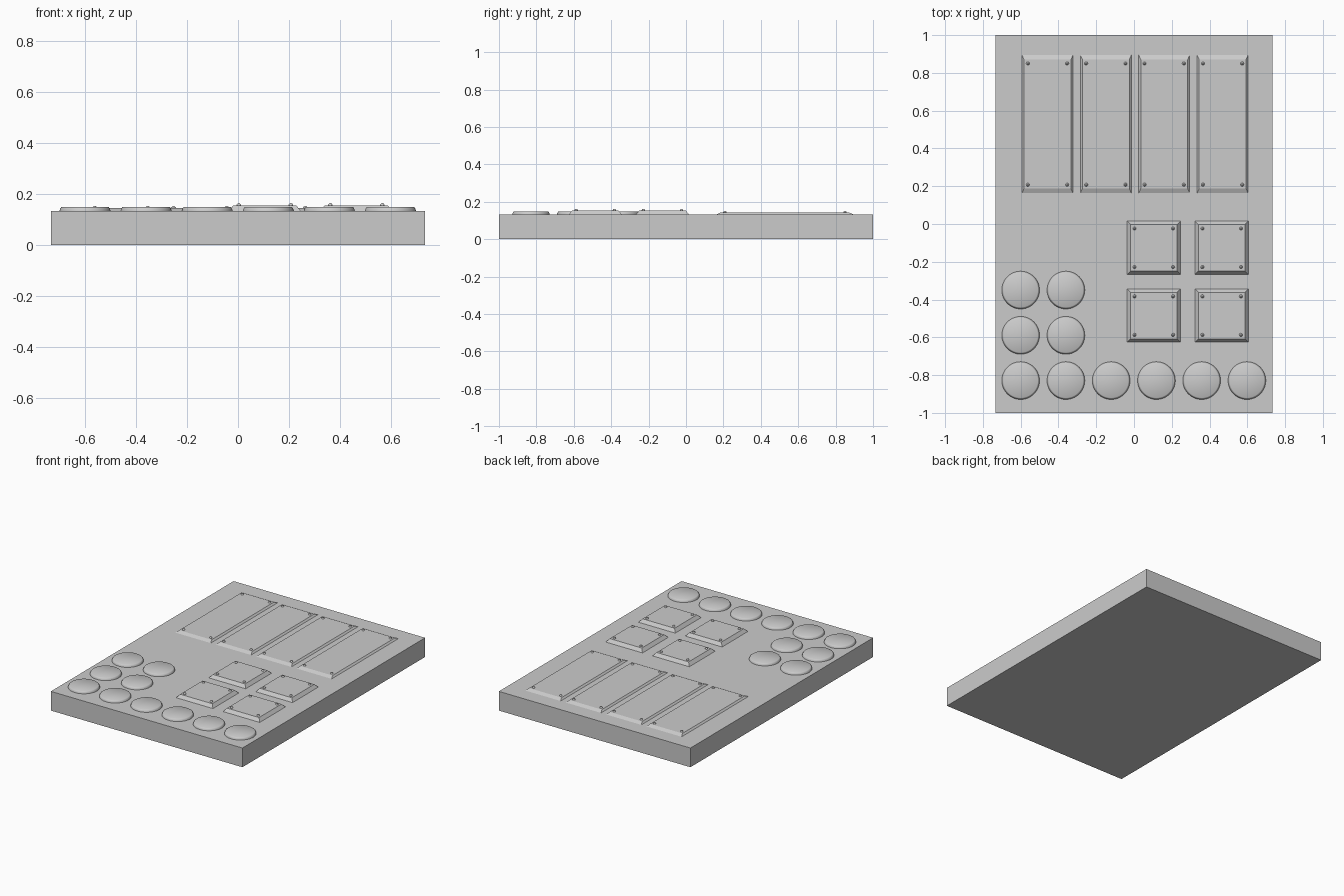
import bpy, bmesh, math

if "Cube" in bpy.data.objects:
    bpy.data.objects.remove(bpy.data.objects["Cube"])

grey = bpy.data.materials.new("light_grey")
grey.diffuse_color = (0.6, 0.6, 0.6, 1)
grey.use_nodes = True
grey.node_tree.nodes["Principled BSDF"].inputs["Base Color"].default_value = grey.diffuse_color

TOP = 0.133  # top surface of the slab


def finish(bm, name, smooth=False):
    bmesh.ops.recalc_face_normals(bm, faces=bm.faces)
    me = bpy.data.meshes.new(name)
    bm.to_mesh(me)
    bm.free()
    me.materials.append(grey)
    ob = bpy.data.objects.new(name, me)
    bpy.context.collection.objects.link(ob)
    if smooth:
        bpy.ops.object.select_all(action='DESELECT')
        ob.select_set(True)
        bpy.context.view_layer.objects.active = ob
        bpy.ops.object.shade_smooth_by_angle(angle=math.radians(35))
    return ob


def loft(bm, rings):
    """Join matching rings of points and cap both ends."""
    loops = [[bm.verts.new(p) for p in r] for r in rings]
    n = len(loops[0])
    for a, b in zip(loops, loops[1:]):
        for i in range(n):
            j = (i + 1) % n
            bm.faces.new((a[i], a[j], b[j], b[i]))
    bm.faces.new(loops[0][::-1])
    bm.faces.new(loops[-1])


def rect(cx, cy, hx, hy, z):
    return [(cx + sx * hx, cy + sy * hy, z)
            for sx, sy in ((-1, -1), (1, -1), (1, 1), (-1, 1))]


def circle(cx, cy, r, z, n):
    return [(cx + r * math.cos(2 * math.pi * i / n),
             cy + r * math.sin(2 * math.pi * i / n), z) for i in range(n)]


def plate(name, cx, cy, hx, hy, bx, by, h, rx, ry):
    """Bevelled plate with a rivet near each corner."""
    bm = bmesh.new()
    z = TOP + h
    loft(bm, [rect(cx, cy, hx, hy, TOP - 0.005), rect(cx, cy, hx, hy, TOP),
              rect(cx, cy, hx - bx, hy - by, z)])
    finish(bm, name)
    bm = bmesh.new()
    for x, y, _ in rect(cx, cy, rx, ry, z):
        loft(bm, [circle(x, y, r, z + dz, 12) for r, dz in
                  ((0.009, -0.002), (0.009, 0.001), (0.007, 0.005), (0.003, 0.008))])
    finish(bm, name + "_rivets", True)


# Base slab
bm = bmesh.new()
loft(bm, [rect(0, 0, 0.734, 1.0, 0), rect(0, 0, 0.734, 1.0, TOP)])
finish(bm, "base_slab")

# Four long plates
for i in range(4):
    plate(f"long_plate_{i + 1}", -0.458 + 0.309 * i, 0.529,
          0.135, 0.366, 0.011, 0.025, 0.011, 0.104, 0.321)

# Four square plates
for i in range(2):
    for j in range(2):
        plate(f"square_plate_{2 * i + j + 1}", 0.105 + 0.359 * i, -0.126 - 0.359 * j,
              0.141, 0.141, 0.018, 0.018, 0.022, 0.102, 0.102)

# Round discs in an L layout
step = 0.2396
spots = [(c, 0) for c in range(6)] + [(c, r) for r in (1, 2) for c in (0, 1)]
for k, (c, r) in enumerate(spots):
    x, y = -0.6 + step * c, -0.829 + step * r
    bm = bmesh.new()
    loft(bm, [circle(x, y, rad, z, 48) for rad, z in
              ((0.1, TOP - 0.005), (0.1, TOP), (0.0975, 0.141),
               (0.094, 0.147), (0.091, 0.149))])
    finish(bm, f"round_disc_{k + 1}", True)
